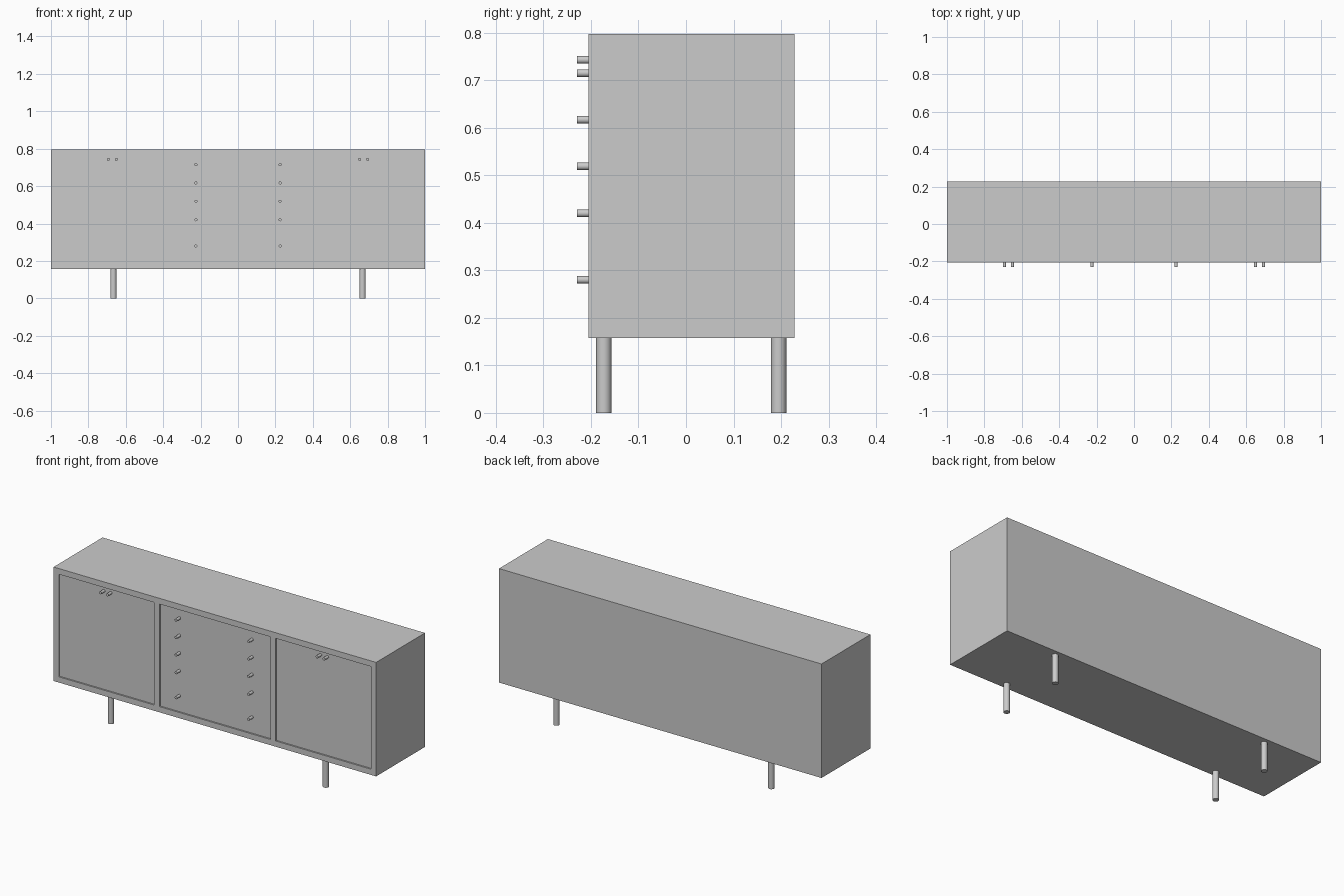
import bpy, bmesh, math
from mathutils import Vector

cube = bpy.data.objects.get("Cube")
if cube:
    bpy.data.objects.remove(cube, do_unlink=True)

grey = bpy.data.materials.new("light grey")
grey.use_nodes = True
grey.diffuse_color = (0.6, 0.6, 0.6, 1)
grey.node_tree.nodes["Principled BSDF"].inputs["Base Color"].default_value = (0.6, 0.6, 0.6, 1)

FRONT, BACK, BOTTOM, TOP = -0.205, 0.228, 0.158, 0.797
FRAME = 0.032       # visible board thickness
RECESS = 0.008      # doors and drawers sit back from the frame
DIVIDER = 0.36      # centre of each upright divider


def cylinder(name, radius, start, end, sides):
    """Smooth-sided rod between two points."""
    start, end = Vector(start), Vector(end)
    axis = end - start
    bpy.ops.mesh.primitive_cylinder_add(
        vertices=sides, radius=radius, depth=axis.length,
        location=(start + end) / 2, rotation=axis.to_track_quat("Z", "Y").to_euler())
    rod = bpy.context.object
    rod.name = name
    rod.data.materials.append(grey)
    bpy.ops.object.shade_smooth_by_angle(angle=math.radians(40))


# Cabinet: a box whose front is cut into a frame and three set-back panels
bm = bmesh.new()
bmesh.ops.create_cube(bm, size=1)
bmesh.ops.scale(bm, vec=(2, BACK - FRONT, TOP - BOTTOM), verts=bm.verts)
bmesh.ops.translate(bm, vec=(0, (FRONT + BACK) / 2, (BOTTOM + TOP) / 2), verts=bm.verts)


def front_faces():
    return [f for f in bm.faces if f.normal.y < -0.9]


def cut_front(point, normal):
    faces = front_faces()
    edges = {e for f in faces for e in f.edges}
    verts = {v for f in faces for v in f.verts}
    bmesh.ops.bisect_plane(bm, geom=faces + list(edges) + list(verts),
                           plane_co=point, plane_no=normal)
    bm.normal_update()


bm.normal_update()
half = FRAME / 2
for side in (-1, 1):
    for x in (1 - FRAME, DIVIDER + half, DIVIDER - half):
        cut_front((side * x, 0, 0), (1, 0, 0))
for z in (BOTTOM + FRAME, TOP - FRAME):
    cut_front((0, 0, z), (0, 0, 1))


def is_panel(face):
    c = face.calc_center_median()
    in_height = BOTTOM + FRAME < c.z < TOP - FRAME
    in_width = abs(c.x) < 1 - FRAME and abs(abs(c.x) - DIVIDER) > half
    return in_height and in_width


panels = [f for f in front_faces() if is_panel(f)]
bmesh.ops.inset_individual(bm, faces=panels, thickness=0.0003, depth=-RECESS)
bmesh.ops.dissolve_limit(bm, angle_limit=0.01, verts=bm.verts, edges=bm.edges)
mesh = bpy.data.meshes.new("cabinet")
bm.to_mesh(mesh)
bm.free()
mesh.materials.append(grey)
bpy.context.collection.objects.link(bpy.data.objects.new("cabinet", mesh))

# Knobs and legs, mirrored left and right
for side, label in ((-1, "right"), (1, "left")):
    for i, z in enumerate((0.715, 0.617, 0.519, 0.42, 0.28)):
        cylinder(f"drawer_knob_{label}_{i + 1}", 0.008,
                 (side * 0.225, FRONT + RECESS, z), (side * 0.225, -0.229, z), 16)
    for i, x in enumerate((0.65, 0.693)):
        cylinder(f"door_knob_{label}_{i + 1}", 0.008,
                 (side * x, FRONT + RECESS, 0.743), (side * x, -0.229, 0.743), 16)
    for end, y in (("front", -0.173), ("back", 0.195)):
        cylinder(f"{end}_leg_{label}", 0.016,
                 (side * 0.666, y, 0), (side * 0.666, y, BOTTOM), 32)
